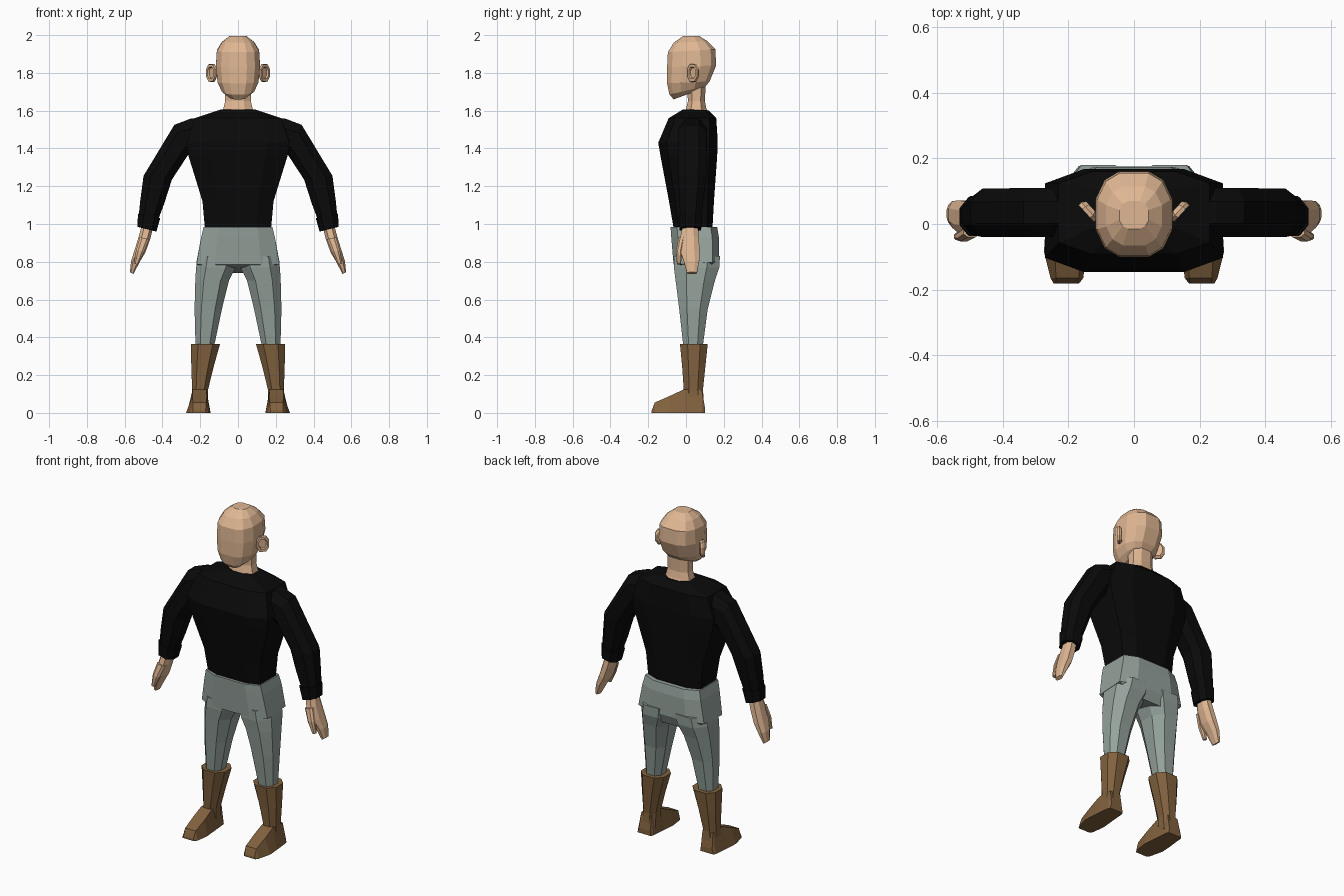
import bpy, bmesh
from mathutils import Vector as V


def material(name, rgb):
    m = bpy.data.materials.new(name)
    m.diffuse_color = (*rgb, 1)
    return m


SKIN = material("skin", (0.74, 0.47, 0.29))
BLACK = material("black cloth", (0.003, 0.003, 0.003))
GREY = material("grey green cloth", (0.30, 0.36, 0.33))
BROWN = material("brown leather", (0.22, 0.12, 0.048))

# Quarter outlines in (u, v), mirrored to full cross-sections
OCT = [(1, .45), (.5, 1)]
CHEST = [(1, .56), (.72, 1)]
BOX = [(1, .75), (.8, 1)]
ROUND = [(1, .4), (.8, .77), (.36, 1)]


def ring(a, b, v, quarter):
    """Cross-section whose u axis runs from a to b and v axis is +-v."""
    a, b, v = V(a), V(b), V(v)
    c, u = (a + b) / 2, (b - a) / 2
    q = list(quarter)
    pts = (q + [(-x, y) for x, y in q[::-1]] +
           [(-x, -y) for x, y in q] + [(x, -y) for x, y in q[::-1]])
    return [c + u * x + v * y for x, y in pts]


def loft(name, rings, mat, mirror=False):
    """Skin a closed body through the rings, flat shaded."""
    bm = bmesh.new()
    rows = [[bm.verts.new(p) for p in r] for r in rings]
    n = len(rows[0])
    for r, s in zip(rows, rows[1:]):
        for i in range(n):
            j = (i + 1) % n
            bm.faces.new((r[i], r[j], s[j], s[i]))
    bm.faces.new(rows[0])
    bm.faces.new(rows[-1])
    bmesh.ops.recalc_face_normals(bm, faces=bm.faces)
    me = bpy.data.meshes.new(name)
    bm.to_mesh(me)
    bm.free()
    me.materials.append(mat)
    ob = bpy.data.objects.new(name, me)
    bpy.context.collection.objects.link(ob)
    if mirror:
        ob.modifiers.new("mirror", 'MIRROR')
    return ob


def body(name, rows, quarter, mat):
    """Centred part: rows of (y front, z front, y back, z back, half width)."""
    loft(name, [ring((0, yf, zf), (0, yb, zb), (w, 0, 0), quarter)
                for yf, zf, yb, zb, w in rows], mat)


def limb(name, rows, quarter, mat):
    """Mirrored part: rows of (x in, z in, x out, z out, y front, y back)."""
    loft(name, [ring((xi, (f + k) / 2, zi), (xo, (f + k) / 2, zo),
                     (0, (k - f) / 2, 0), quarter)
                for xi, zi, xo, zo, f, k in rows], mat, True)


# Head and neck
body("head", [
    (-.065, 1.66, .085, 1.715, .055),
    (-.088, 1.685, .105, 1.73, .085),
    (-.100, 1.745, .125, 1.755, .108),
    (-.100, 1.83, .160, 1.84, .117),
    (-.096, 1.91, .155, 1.925, .112),
    (-.065, 1.96, .115, 1.967, .085),
    (-.015, 1.995, .07, 1.995, .045)], ROUND, SKIN)
body("neck", [
    (-.015, 1.58, .125, 1.58, .088),
    (.000, 1.61, .108, 1.61, .078),
    (.010, 1.65, .100, 1.65, .068),
    (.005, 1.76, .105, 1.76, .068)], OCT, SKIN)

# Ears: tilted ovals with a hollow
d, nrm, mid = V((.67, .74, 0)), V((.74, -.67, 0)), V((.137, .04, 1.80))
loft("ear", [ring(mid + nrm * o - d * .036 * s, mid + nrm * o + d * .036 * s,
                  (0, 0, .047 * s), OCT)
             for o, s in [(-.013, .75), (0, 1), (.012, .95), (.012, .65), (.002, .55)]],
     SKIN, True)

# Shirt
body("shirt_torso", [
    (-.065, .975, .140, .975, .175),
    (-.090, 1.12, .148, 1.12, .188),
    (-.135, 1.36, .165, 1.36, .262),
    (-.147, 1.43, .168, 1.44, .272),
    (-.092, 1.56, .160, 1.56, .230),
    (-.015, 1.607, .120, 1.602, .090)], CHEST, BLACK)
limb("shirt_sleeve", [
    (.17, 1.34, .19, 1.56, -.04, .11),
    (.225, 1.35, .250, 1.558, -.04, .11),
    (.265, 1.365, .337, 1.525, -.04, .11),
    (.350, 1.235, .500, 1.255, -.04, .108),
    (.390, 1.11, .518, 1.12, -.035, .09),
    (.420, 1.03, .525, 1.05, -.03, .08)], OCT, BLACK)
limb("shirt_cuff", [
    (.412, 1.03, .530, 1.055, -.037, .085),
    (.432, .96, .532, .985, -.035, .08)], OCT, BLACK)

# Hands
limb("hand", [
    (.445, 1.0, .505, 1.01, -.015, .062),
    (.465, .92, .525, .935, -.03, .068),
    (.490, .85, .548, .86, -.03, .072),
    (.520, .80, .566, .805, -.012, .07),
    (.553, .735, .572, .745, .005, .058)], OCT, SKIN)
limb("thumb", [
    (.470, .92, .520, .93, -.04, -.005),
    (.498, .85, .540, .86, -.053, -.02),
    (.528, .785, .550, .79, -.048, -.027)], OCT, SKIN)

# Trousers
body("trouser_hips", [
    (-.082, .985, .165, .985, .182),
    (-.078, .93, .174, .93, .195),
    (-.066, .785, .175, .80, .220),
    (-.045, .775, .150, .74, .12)], CHEST, GREY)
limb("trouser_leg", [
    (.005, .83, .212, .83, -.065, .180),
    (.012, .77, .222, .77, -.064, .176),
    (.048, .70, .226, .70, -.055, .153),
    (.085, .55, .230, .55, -.036, .115),
    (.125, .36, .225, .36, -.015, .09),
    (.135, .28, .222, .28, -.01, .08)], OCT, GREY)

# Boots: shaft and foot
limb("boot_shaft", [
    (.160, .04, .250, .04, -.01, .095),
    (.158, .125, .243, .125, -.012, .09),
    (.130, .24, .247, .24, -.02, .102),
    (.095, .365, .250, .365, -.032, .115)], OCT, BROWN)
loft("boot_foot", [
    [V(p) for p in ((a, y, 0), (b, y, 0), (c, y, h), (e, y, h))]
    for y, a, b, c, e, h in [
        (.10, .165, .255, .245, .17, .03),
        (.085, .160, .260, .240, .17, .12),
        (-.010, .152, .270, .240, .168, .125),
        (-.085, .145, .275, .242, .165, .09),
        (-.165, .155, .255, .238, .168, .055),
        (-.182, .168, .245, .238, .172, .012)]], BROWN, True)
